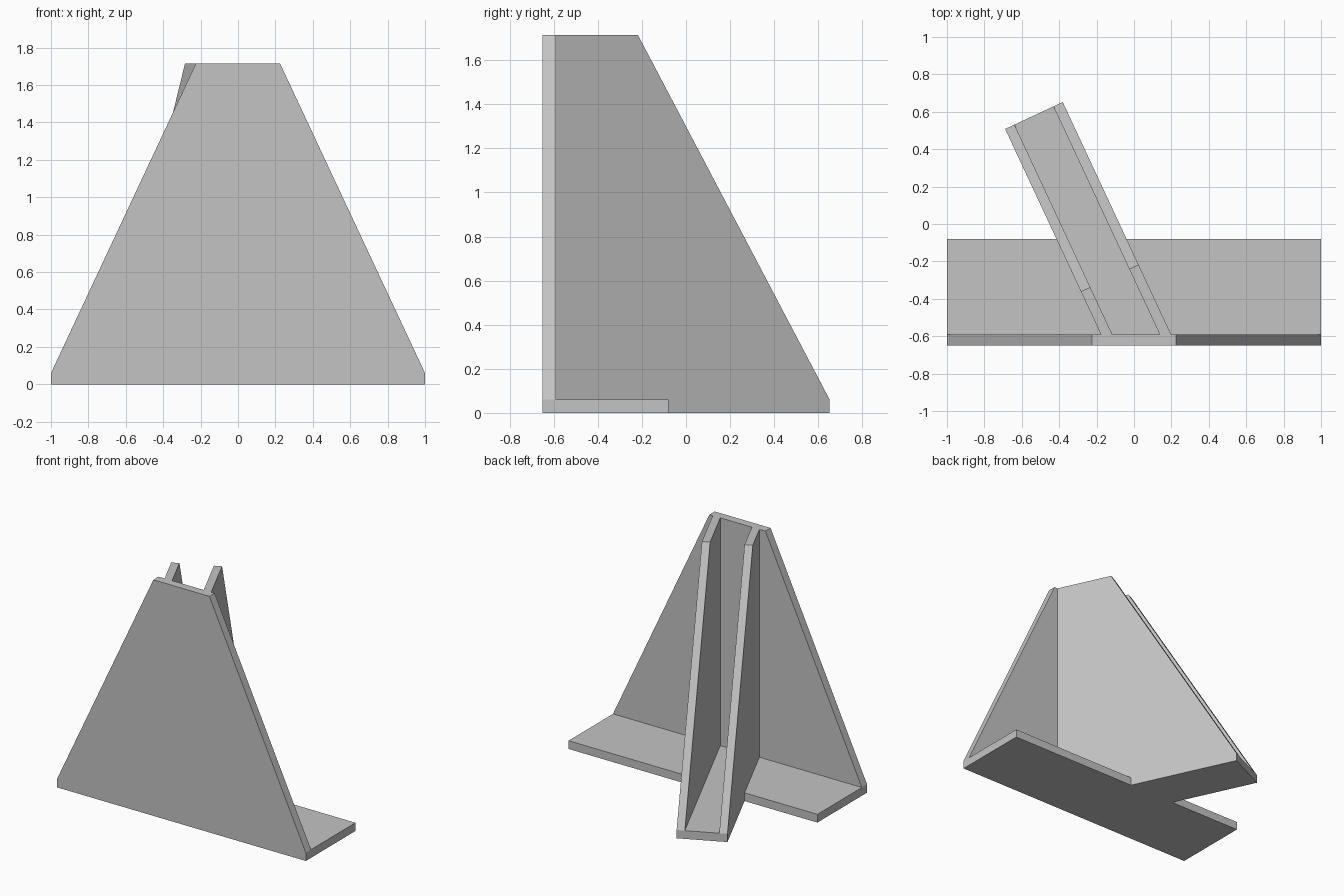
import bpy, bmesh, math
from mathutils import Vector

cube = bpy.data.objects.get("Cube")
if cube:
    bpy.data.objects.remove(cube)

grey = bpy.data.materials.new("light grey")
grey.use_nodes = True
colour = (0.55, 0.55, 0.55, 1)
grey.diffuse_color = colour
grey.node_tree.nodes["Principled BSDF"].inputs["Base Color"].default_value = colour

T = 0.06            # plate thickness
HEIGHT = 1.715
BACK = -0.59        # rear face of the front plate
BASE_END = -0.08    # rear edge of the base
HALF, WALL = 0.17, 0.055   # channel half width and wall thickness
SLOPE_RUN = 0.96    # length of the sloping wall edge

# Channel frame: origin at its free end, running back towards the plate
angle = math.radians(25)
along = Vector((math.sin(angle), -math.cos(angle), 0))
across = Vector((math.cos(angle), math.sin(angle), 0))
end = Vector((-0.535, 0.58, 0))


def channel_point(u, v, z=0):
    return end + along * u + across * v + Vector((0, 0, z))


def at_y(v, y, z=0):
    """Point on the channel line at offset v where it meets the given y."""
    u = (y - channel_point(0, v).y) / along.y
    return channel_point(u, v, z)


def prism(name, outline, offset):
    bm = bmesh.new()
    face = bm.faces.new([bm.verts.new(p) for p in outline])
    ext = bmesh.ops.extrude_face_region(bm, geom=[face])["geom"]
    verts = [g for g in ext if isinstance(g, bmesh.types.BMVert)]
    bmesh.ops.translate(bm, verts=verts, vec=offset)
    bmesh.ops.recalc_face_normals(bm, faces=bm.faces)
    return finish(name, bm)


def finish(name, bm):
    mesh = bpy.data.meshes.new(name)
    bm.to_mesh(mesh)
    bm.free()
    mesh.materials.append(grey)
    obj = bpy.data.objects.new(name, mesh)
    bpy.context.collection.objects.link(obj)
    return obj


# Tapered front plate
half_profile = [(1, 0), (1, T), (0.225, HEIGHT)]
profile = half_profile + [(-x, z) for x, z in reversed(half_profile)]
prism("front_plate", [(x, BACK - T, z) for x, z in profile], (0, T, 0))

# Base and channel floor in one outline
prism("base_and_channel_floor", [
    (-1, BACK, 0), (1, BACK, 0), (1, BASE_END, 0),
    at_y(HALF, BASE_END), channel_point(0, HALF),
    channel_point(0, -HALF), at_y(-HALF, BASE_END), (-1, BASE_END, 0),
], (0, 0, T))

# Two sloping walls, mitred against the front plate
for name, v0 in (("right_wall", -HALF), ("left_wall", HALF - WALL)):
    bm = bmesh.new()
    sides = []
    for v in (v0, v0 + WALL):
        points = [channel_point(0, v, T), at_y(v, BACK, T),
                  at_y(v, BACK, HEIGHT), channel_point(SLOPE_RUN, v, HEIGHT)]
        sides.append([bm.verts.new(p) for p in points])
    near, far = sides
    bm.faces.new(near)
    bm.faces.new(far)
    for i in range(4):
        j = (i + 1) % 4
        bm.faces.new((near[i], near[j], far[j], far[i]))
    bmesh.ops.recalc_face_normals(bm, faces=bm.faces)
    finish(name, bm)
